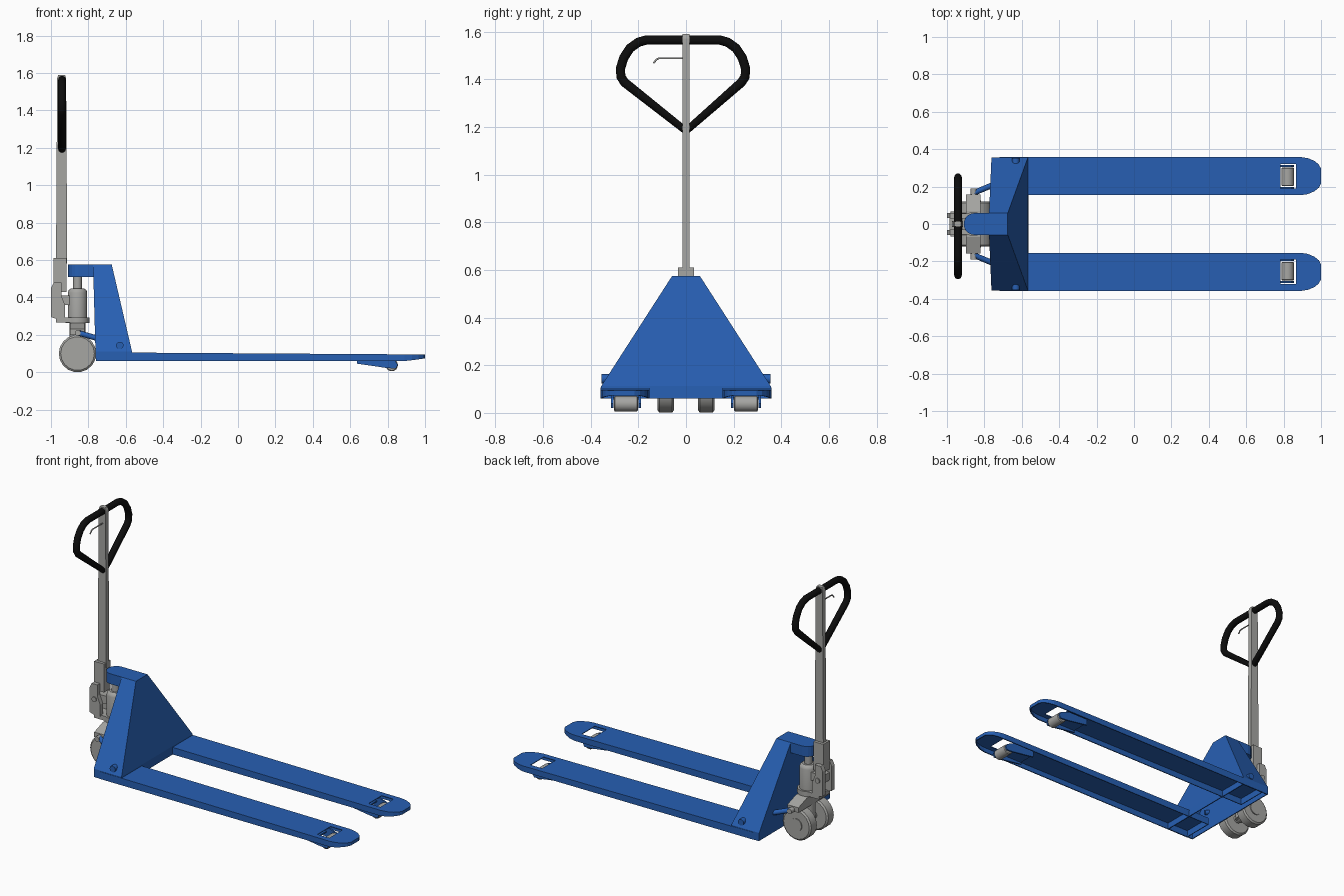
import bpy, bmesh, math
from mathutils import Vector

if "Cube" in bpy.data.objects:
    bpy.data.objects.remove(bpy.data.objects["Cube"])


def material(name, rgb):
    m = bpy.data.materials.new(name)
    m.diffuse_color = (*rgb, 1)
    m.use_nodes = True
    m.node_tree.nodes["Principled BSDF"].inputs["Base Color"].default_value = m.diffuse_color
    return m


BLUE = material("blue paint", (0.02, 0.115, 0.45))
GREY = material("grey metal", (0.38, 0.38, 0.365))
BLACK = material("black grip", (0.004, 0.004, 0.004))


def loft(name, rings, mat, start=True, end=True):
    """Skin a list of equal rings of points, with optional end caps."""
    bm = bmesh.new()
    vs = [[bm.verts.new(p) for p in r] for r in rings]
    n = len(rings[0])
    for a, b in zip(vs, vs[1:]):
        for i in range(n):
            j = (i + 1) % n
            bm.faces.new((a[i], a[j], b[j], b[i]))
    if start:
        bm.faces.new(vs[0])
    if end:
        bm.faces.new(vs[-1])
    bmesh.ops.recalc_face_normals(bm, faces=bm.faces)
    me = bpy.data.meshes.new(name)
    bm.to_mesh(me)
    bm.free()
    ob = bpy.data.objects.new(name, me)
    bpy.context.collection.objects.link(ob)
    me.materials.append(mat)
    return ob


def box(name, x0, x1, y0, y1, z0, z1, mat):
    return loft(name, [[(x0, y0, z), (x1, y0, z), (x1, y1, z), (x0, y1, z)] for z in (z0, z1)], mat)


def slab(name, xz, y0, y1, mat):
    """Side profile in x,z extruded along y."""
    return loft(name, [[(x, y, z) for x, z in xz] for y in (y0, y1)], mat)


def lathe(name, centre, axis, profile, mat, n=20):
    """Turn (distance, radius) pairs about an axis through centre."""
    q = Vector(axis).to_track_quat('Z', 'Y')
    c = Vector(centre)
    rings = [[c + q @ Vector((r * math.cos(2 * math.pi * i / n), r * math.sin(2 * math.pi * i / n), d))
              for i in range(n)] for d, r in profile]
    ob = loft(name, rings, mat)
    bpy.ops.object.select_all(action='DESELECT')
    ob.select_set(True)
    bpy.context.view_layer.objects.active = ob
    bpy.ops.object.shade_smooth_by_angle(angle=math.radians(35))
    return ob


def tube(name, pts, radius, mat, cyclic=False):
    cu = bpy.data.curves.new(name, 'CURVE')
    cu.dimensions = '3D'
    cu.bevel_depth = radius
    cu.bevel_resolution = 3
    cu.use_fill_caps = True
    sp = cu.splines.new('POLY')
    sp.points.add(len(pts) - 1)
    for p, co in zip(sp.points, pts):
        p.co = (*co, 1)
    sp.use_cyclic_u = cyclic
    cu.materials.append(mat)
    ob = bpy.data.objects.new(name, cu)
    bpy.context.collection.objects.link(ob)
    return ob


def shell(ob, t):
    m = ob.modifiers.new("thickness", 'SOLIDIFY')
    m.thickness = t
    m.offset = -1


# backrest: tapered hollow hood, open underneath
def hood_ring(x0, x1, y, z):
    return [(x0, -y, z), (x1, -y, z), (x1, y, z), (x0, y, z)]


hood = loft("backrest_hood", [hood_ring(-0.76, -0.565, 0.356, 0.06), hood_ring(-0.762, -0.567, 0.356, 0.112),
                              hood_ring(-0.775, -0.675, 0.058, 0.575)], BLUE, start=False)
shell(hood, 0.008)

# rounded tab from the hood over the pump
tab = [(-0.75, -0.058), (-0.75, 0.058)] + [
    (-0.855 - 0.055 * math.sin(a), 0.058 * math.cos(a)) for a in [math.pi * i / 10 for i in range(11)]]
loft("pump_tab", [[(x, y, z) for x, y in tab] for z in (0.51, 0.575)], BLUE)


def fork_top(x):
    return 0.105 - 0.0065 * (x + 0.57)


def fork_bottom(x):
    return 0.06 if x < 0.9 else 0.06 + 0.14 * (x - 0.9)


for s, side in ((1, "back"), (-1, "front")):
    # fork: channel section with rounded tip, open underneath
    half = [(-0.72, 0.102), (0.89, 0.102), (0.93, 0.096), (0.965, 0.081), (0.988, 0.062), (1.0, 0.04)]
    outline = [(x, s * 0.256 + y) for x, y in half] + [(x, s * 0.256 - y) for x, y in reversed(half)]
    fork = loft("fork_" + side, [[(x, y, fork_bottom(x)) for x, y in outline],
                                 [(x, y, fork_top(x)) for x, y in outline]], BLUE, start=False)
    shell(fork, 0.007)
    # roller window through the fork
    cutter = box("window_cutter_" + side, 0.782, 0.865, s * 0.256 - 0.066, s * 0.256 + 0.066, 0.075, 0.2, BLUE)
    cutter.hide_render = True
    cutter.hide_viewport = True
    cut = fork.modifiers.new("window", 'BOOLEAN')
    cut.operation = 'DIFFERENCE'
    cut.object = cutter
    # load roller with its two side cheeks
    lathe("load_roller_" + side, (0.822, s * 0.252, 0.038), (0, 1, 0),
          [(-0.05, 0.028), (-0.046, 0.033), (0.046, 0.033), (0.05, 0.028)], GREY, 18)
    for k in (-1, 1):
        y = s * 0.252 + k * 0.058
        slab("roller_cheek_" + side, [(0.635, 0.085), (0.635, 0.046), (0.80, 0.022), (0.845, 0.02),
                                      (0.855, 0.04), (0.84, 0.062), (0.78, 0.085)], y - 0.005, y + 0.005, BLUE)
    box("cheek_bridge_" + side, 0.64, 0.76, s * 0.252 - 0.056, s * 0.252 + 0.056, 0.056, 0.064, BLUE)
    # pivot bolt in the hood flank
    lathe("pivot_bolt_" + side, (-0.632, s * 0.30, 0.143), (0, s, 0), [(0, 0.02), (0.054, 0.02)], BLUE, 14)
    # link from the steering beam to the hood
    tube("lift_link_" + side, [(-0.86, s * 0.165, 0.212), (-0.74, s * 0.215, 0.178)], 0.015, BLUE)
    lathe("link_pin_" + side, (-0.857, s * 0.14, 0.21), (0, s, 0), [(0, 0.016), (0.05, 0.016)], GREY, 12)
    # steering wheel with raised hub
    lathe("steer_wheel_" + side, (-0.858, s * 0.085, 0.1), (0, 1, 0),
          [(-0.035, 0.09), (-0.027, 0.1), (0.027, 0.1), (0.035, 0.09)], GREY, 18)
    lathe("wheel_hub_" + side, (-0.858, s * 0.085, 0.1), (0, s, 0), [(0, 0.04), (0.041, 0.04)], GREY, 16)

# axle, steering column and cross beam
lathe("axle", (-0.858, 0, 0.1), (0, 1, 0), [(-0.06, 0.025), (0.06, 0.025)], GREY, 12)
lathe("steer_column", (-0.858, 0, 0), (0, 0, 1), [(0.08, 0.042), (0.27, 0.042)], GREY)
loft("cross_beam", [[(x, y, z) for x, z in ((-0.898, 0.2), (-0.82, 0.2), (-0.82, t), (-0.898, t))]
                    for y, t in ((-0.157, 0.232), (-0.07, 0.262), (0.07, 0.262), (0.157, 0.232))], GREY)

# pump: base plate, cylinder with rounded shoulder and piston rod
box("pump_base", -0.972, -0.86, -0.055, 0.055, 0.265, 0.293, GREY)
lathe("pump_cylinder", (-0.858, 0, 0), (0, 0, 1),
      [(0.262, 0.064), (0.293, 0.064), (0.293, 0.052), (0.425, 0.052), (0.438, 0.048), (0.448, 0.036)], GREY)
lathe("piston_rod", (-0.858, 0, 0), (0, 0, 1), [(0.44, 0.024), (0.52, 0.024)], GREY, 16)

# tiller foot: fork cheeks, pump lever and socket
for s in (-1, 1):
    slab("tiller_cheek", [(-0.97, 0.285), (-0.925, 0.285), (-0.925, 0.36), (-0.945, 0.41), (-0.945, 0.48),
                          (-0.985, 0.48), (-1.0, 0.45), (-1.0, 0.295)], s * 0.045 - 0.014, s * 0.045 + 0.014, GREY)
box("pump_lever", -0.985, -0.9, -0.033, 0.033, 0.36, 0.41, GREY)
lathe("tiller_pin", (-0.965, 0, 0.385), (0, 1, 0), [(-0.066, 0.016), (0.066, 0.016)], GREY, 12)
box("tiller_socket", -0.986, -0.917, -0.033, 0.033, 0.43, 0.61, GREY)

# tiller pole, slightly tapered, with chamfered top
loft("tiller_pole", [[(-0.943 - a, -b, z), (-0.943 + a, -b, z), (-0.943 + a, b, z), (-0.943 - a, b, z)]
                     for a, b, z in ((0.03, 0.015, 0.58), (0.024, 0.014, 1.57), (0.018, 0.014, 1.59))], GREY)

# closed grip loop and release lever
right = [(0.14, 1.565), (0.175, 1.555), (0.21, 1.53), (0.236, 1.49), (0.25, 1.445), (0.248, 1.41), (0.232, 1.386)]
left = [(-y - 0.025, z) for y, z in reversed(right)]
tube("grip_loop", [(-0.941, y, z) for y, z in right + [(0, 1.183)] + left], 0.0205, BLACK, True)
tube("release_lever", [(-0.941, y, z) for y, z in
                       ((0, 1.488), (-0.112, 1.488), (-0.124, 1.483), (-0.136, 1.467))], 0.004, GREY)
